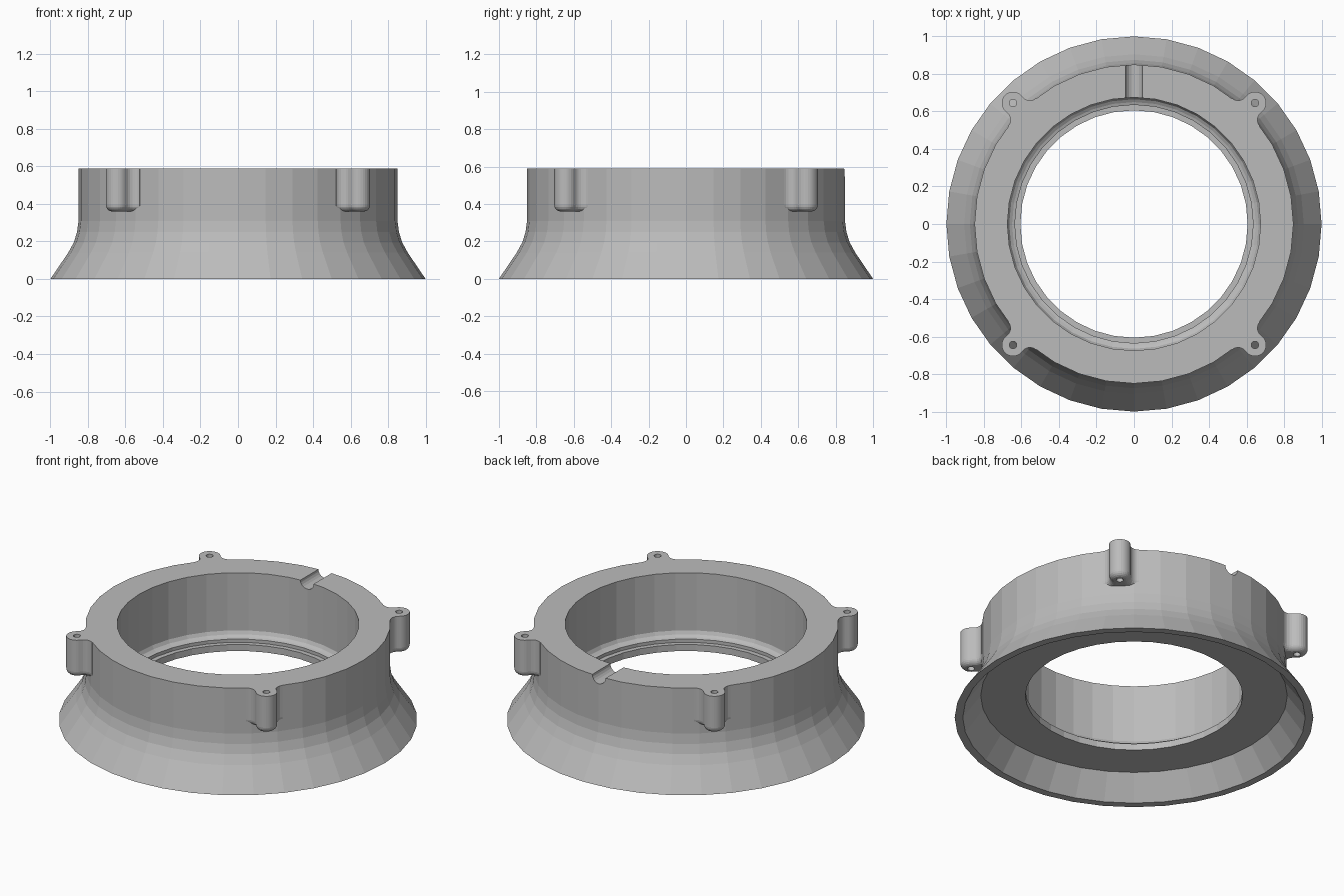
import bpy, bmesh
from math import atan2, cos, sin, pi, sqrt
from mathutils import Matrix

old = bpy.data.objects.get("Cube")
if old:
    bpy.data.objects.remove(old, do_unlink=True)

TOP = 0.59
SIDES = 36

grey = bpy.data.materials.new("plain grey")
grey.use_nodes = True
colour = (0.5, 0.5, 0.5, 1)
grey.diffuse_color = colour
grey.node_tree.nodes["Principled BSDF"].inputs["Base Color"].default_value = colour


def make_object(name, bm):
    bmesh.ops.recalc_face_normals(bm, faces=bm.faces)
    mesh = bpy.data.meshes.new(name)
    bm.to_mesh(mesh)
    bm.free()
    mesh.materials.append(grey)
    obj = bpy.data.objects.new(name, mesh)
    bpy.context.collection.objects.link(obj)
    return obj


def bridge(bm, rings, closed=False):
    """Join successive vertex rings with quads."""
    pairs = list(zip(rings, rings[1:]))
    if closed:
        pairs.append((rings[-1], rings[0]))
    for a, b in pairs:
        for i in range(len(a)):
            j = (i + 1) % len(a)
            bm.faces.new((a[i], a[j], b[j], b[i]))


def lathe(name, profile):
    bm = bmesh.new()
    rings = [[bm.verts.new((r * cos(2 * pi * i / SIDES), r * sin(2 * pi * i / SIDES), z))
              for i in range(SIDES)] for r, z in profile]
    bridge(bm, rings, closed=True)
    return make_object(name, bm)


def cylinder(name, radius, depth, matrix, sides):
    bm = bmesh.new()
    bmesh.ops.create_cone(bm, cap_ends=True, segments=sides, radius1=radius,
                          radius2=radius, depth=depth, matrix=matrix)
    return make_object(name, bm)


# Boss plan: rounded lug blended into the wall by a fillet on each side
BODY, CENTRE, LUG, FILLET = 0.85, 0.912, 0.06, 0.05
reach = BODY + FILLET
fx = (reach ** 2 + CENTRE ** 2 - (LUG + FILLET) ** 2) / (2 * CENTRE)
fy = sqrt(reach ** 2 - fx ** 2)


def boss_outline(inset):
    turn = atan2(fy, fx - CENTRE)
    r, f = LUG - inset, FILLET + inset
    half = [(CENTRE + r * cos(turn * i / 8), r * sin(turn * i / 8)) for i in range(9)]
    start, end = turn - pi, atan2(-fy, -fx)
    for i in range(1, 7):
        a = start + (end - start) * i / 6
        half.append((fx + f * cos(a), fy + f * sin(a)))
    half.append((0.78, half[-1][1]))
    return half + [(x, -y) for x, y in reversed(half[1:])]


def boss(name, angle):
    round_r, base = 0.035, 0.36
    bm = bmesh.new()
    rings = []
    for i in range(6):
        a = pi / 2 * i / 5
        inset, z = round_r * (1 - sin(a)), base + round_r * (1 - cos(a))
        rings.append([bm.verts.new((x, y, z)) for x, y in boss_outline(inset)])
    rings.append([bm.verts.new((x, y, TOP)) for x, y in boss_outline(0)])
    bridge(bm, rings)
    bm.faces.new(rings[0])
    bm.faces.new(rings[-1])
    bm.transform(Matrix.Rotation(angle, 4, "Z"))
    return make_object(name, bm)


def combine(target, tool, operation):
    mod = target.modifiers.new(operation.lower(), "BOOLEAN")
    mod.operation = operation
    mod.solver = "EXACT"
    mod.object = tool
    bpy.context.view_layer.objects.active = target
    bpy.ops.object.modifier_apply(modifier=mod.name)
    bpy.data.objects.remove(tool, do_unlink=True)


# Flared collar with a stepped bore and a hollow underside
collar = lathe("flared_collar", [
    (1.0, 0), (0.905, 0.14), (0.875, 0.195), (0.858, 0.25), (BODY, 0.31), (BODY, TOP),
    (0.675, TOP), (0.675, 0.235), (0.665, 0.215), (0.65, 0.205), (0.635, 0.2),
    (0.635, 0.18), (0.606, 0.18), (0.606, 0.14), (0.855, 0.14), (0.955, 0)])

# Four screw bosses with through holes
for k in range(4):
    angle = pi / 4 + k * pi / 2
    combine(collar, boss("screw_boss", angle), "UNION")
    place = Matrix.Translation((CENTRE * cos(angle), CENTRE * sin(angle), 0.5))
    combine(collar, cylinder("screw_hole", 0.02, 0.4, place, 16), "DIFFERENCE")

# Rounded cable notch across the back of the top rim
place = Matrix.Translation((0, 0.77, TOP)) @ Matrix.Rotation(pi / 2, 4, "X")
combine(collar, cylinder("cable_notch", 0.045, 0.4, place, 20), "DIFFERENCE")
